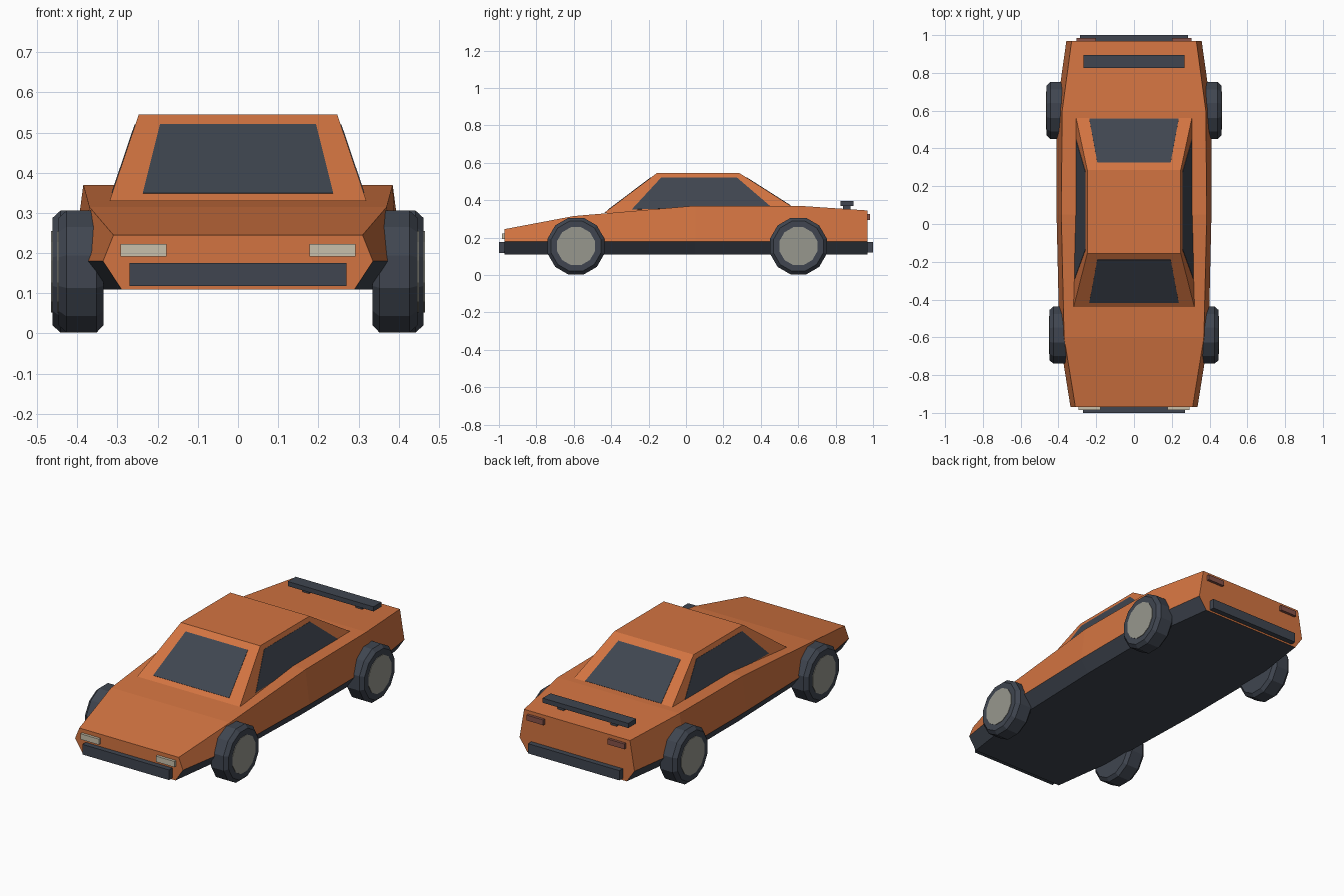
import bpy
import bmesh
import math
from mathutils import Matrix, Vector

if "Cube" in bpy.data.objects:
    bpy.data.objects.remove(bpy.data.objects["Cube"], do_unlink=True)


def material(name, rgb):
    mat = bpy.data.materials.new(name)
    mat.use_nodes = True
    color = (*rgb, 1.0)
    mat.diffuse_color = color
    bsdf = next(n for n in mat.node_tree.nodes if n.type == "BSDF_PRINCIPLED")
    bsdf.inputs["Base Color"].default_value = color
    return mat


ORANGE = material("orange paint", (0.65, 0.175, 0.053))
DARK = material("dark rubber and glass", (0.050, 0.060, 0.080))
SILVER = material("hub silver", (0.31, 0.31, 0.27))
CREAM = material("headlight cream", (0.58, 0.53, 0.41))
RED = material("tail light red", (0.24, 0.085, 0.065))


def finish(name, bm, *mats):
    """Turn a bmesh into a flat-shaded object."""
    bmesh.ops.recalc_face_normals(bm, faces=bm.faces)
    mesh = bpy.data.meshes.new(name)
    bm.to_mesh(mesh)
    bm.free()
    for mat in mats:
        mesh.materials.append(mat)
    obj = bpy.data.objects.new(name, mesh)
    bpy.context.collection.objects.link(obj)
    return obj


def loft(bm, rings):
    """Skin closed rings of equal length and cap both ends."""
    loops = [[bm.verts.new(p) for p in ring] for ring in rings]
    n = len(loops[0])
    for a, b in zip(loops, loops[1:]):
        for i in range(n):
            j = (i + 1) % n
            bm.faces.new((a[i], a[j], b[j], b[i]))
    bm.faces.new(loops[0])
    bm.faces.new(loops[-1])


def box(name, mat, low, high):
    low, high = Vector(low), Vector(high)
    bm = bmesh.new()
    place = Matrix.Translation((low + high) / 2) @ Matrix.Diagonal((*(high - low), 1))
    bmesh.ops.create_cube(bm, size=1, matrix=place)
    return finish(name, bm, mat)


def plate(name, mat, points, thickness=0.004):
    """Thin pane on the cabin, raised away from its centre."""
    pts = [Vector(p) for p in points]
    normal = (pts[1] - pts[0]).cross(pts[2] - pts[0]).normalized()
    if normal.dot(pts[0] - Vector((0, 0, 0.4))) < 0:
        normal = -normal
    bm = bmesh.new()
    loft(bm, [[p - normal * 0.002 for p in pts],
              [p + normal * (thickness - 0.002) for p in pts]])
    return finish(name, bm, mat)


# Body: sections of y, top height, and half widths at floor, waist and deck
FLOOR, WAIST = 0.11, 0.18
sections = [
    (-0.97, 0.245, 0.29, 0.336, 0.31),
    (-0.60, 0.315, 0.34, 0.395, 0.37),
    (0.05, 0.37, 0.36, 0.41, 0.385),
    (0.60, 0.37, 0.36, 0.41, 0.38),
    (0.97, 0.345, 0.31, 0.358, 0.33),
]
rings = []
for y, top, wf, ww, wt in sections:
    half = [(wf, FLOOR), (ww, WAIST), (wt, top)]
    rings.append([(x, y, z) for x, z in half] + [(-x, y, z) for x, z in reversed(half)])
bm = bmesh.new()
loft(bm, rings)
# Sills and underside are dark, nose and tail stay painted
for face in bm.faces:
    is_end = abs(face.calc_center_median().y) > 0.96
    if not is_end and max(v.co.z for v in face.verts) < WAIST + 0.001:
        face.material_index = 1
finish("body", bm, ORANGE, DARK)

# Cabin
ROOF, ROOF_HALF, LEAN = 0.545, 0.247, 0.338


def side_x(z):
    return ROOF_HALF + LEAN * (ROOF - z)


def front_y(z):
    return -0.44 + 0.285 * (z - 0.33) / 0.215


def rear_y(z):
    return 0.56 - 0.275 * (z - 0.37) / 0.175


bm = bmesh.new()
loft(bm, [[(s * side_x(z), y, z) for z, y in
           ((0.33, front_y(0.33)), (ROOF, front_y(ROOF)),
            (ROOF, rear_y(ROOF)), (0.37, rear_y(0.37)))] for s in (-1, 1)])
finish("cabin", bm, ORANGE)

# Windows
for name, slope, low in (("windscreen", front_y, 0.348), ("rear_window", rear_y, 0.371)):
    plate(name, DARK, [(-0.237, slope(low), low), (0.237, slope(low), low),
                       (0.194, slope(0.52), 0.52), (-0.194, slope(0.52), 0.52)])
for side, s in (("left", 1), ("right", -1)):
    outline = [(-0.29, 0.35), (-0.133, 0.52), (0.273, 0.52), (0.45, 0.368)]
    plate(side + "_side_window", DARK, [(s * side_x(z), y, z) for y, z in outline])


# Wheels: chamfered twelve-sided tyres with a flat side down
def ring(x, radius, y, sides=12, z=0.154):
    turns = [2 * math.pi * (i + 0.5) / sides for i in range(sides)]
    return [(x, y + radius * math.cos(a), z + radius * math.sin(a)) for a in turns]


for axle, y, outer in (("front", -0.588, 0.447), ("rear", 0.601, 0.462)):
    for side, s in (("left", 1), ("right", -1)):
        inner = outer - 0.112
        bm = bmesh.new()
        loft(bm, [ring(s * x, r, y) for x, r in
                  ((inner, 0.138), (inner + 0.017, 0.157),
                   (outer - 0.02, 0.157), (outer, 0.138))])
        finish(f"{axle}_{side}_tyre", bm, DARK)
        bm = bmesh.new()
        loft(bm, [ring(s * x, 0.105, y) for x in (outer - 0.02, outer + 0.003)])
        finish(f"{axle}_{side}_hub", bm, SILVER)

# Bumpers
box("front_bumper", DARK, (-0.27, -1.0, 0.118), (0.27, -0.95, 0.175))
box("rear_bumper", DARK, (-0.285, 0.95, 0.12), (0.285, 1.0, 0.175))

# Lights and spoiler posts, one pair each
for side, s in (("left", 1), ("right", -1)):
    for name, mat, x0, x1, y0, y1, z0, z1 in (
            ("headlight", CREAM, 0.178, 0.293, -0.985, -0.95, 0.191, 0.223),
            ("tail_light", RED, 0.20, 0.305, 0.95, 0.985, 0.295, 0.325),
            ("spoiler_post", DARK, 0.145, 0.185, 0.84, 0.88, 0.33, 0.375)):
        box(f"{side}_{name}", mat, (min(s * x0, s * x1), y0, z0),
            (max(s * x0, s * x1), y1, z1))

# Spoiler
box("spoiler_wing", DARK, (-0.267, 0.825, 0.37), (0.267, 0.895, 0.396))
